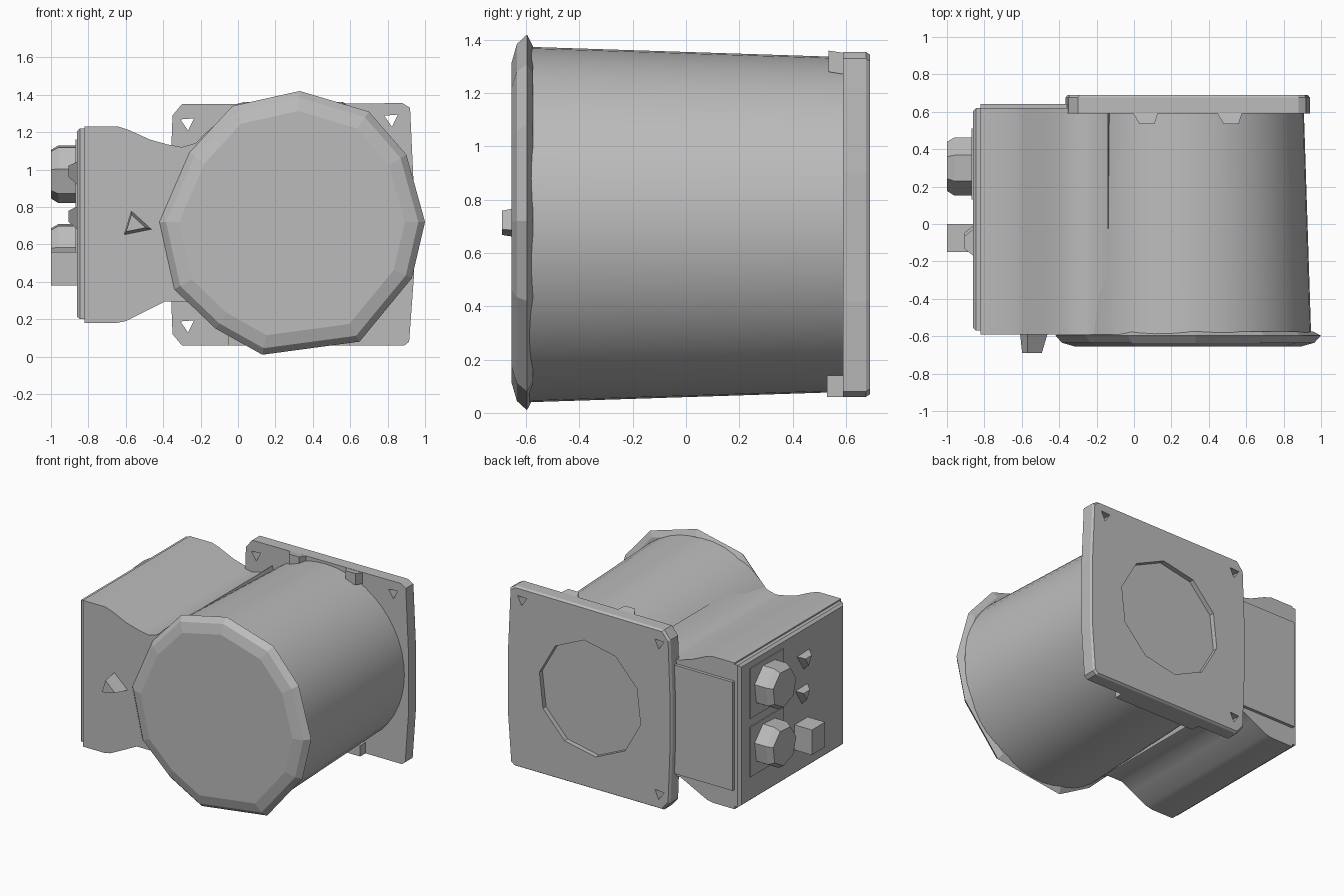
import bpy, bmesh, math
from mathutils import Vector

cube = bpy.data.objects.get("Cube")
if cube:
    bpy.data.objects.remove(cube, do_unlink=True)

grey = bpy.data.materials.new("cast_grey")
grey.use_nodes = True
COLOUR = (0.5, 0.5, 0.5, 1)
grey.diffuse_color = COLOUR
grey.node_tree.nodes["Principled BSDF"].inputs["Base Color"].default_value = COLOUR


def loft(name, rings, smooth=None):
    """Closed solid through rings of equal point count."""
    bm = bmesh.new()
    loops = [[bm.verts.new(p) for p in ring] for ring in rings]
    n = len(loops[0])
    for a, b in zip(loops, loops[1:]):
        for i in range(n):
            j = (i + 1) % n
            bm.faces.new((a[i], a[j], b[j], b[i]))
    bm.faces.new(loops[0][::-1])
    bm.faces.new(loops[-1])
    bmesh.ops.recalc_face_normals(bm, faces=bm.faces)
    mesh = bpy.data.meshes.new(name)
    bm.to_mesh(mesh)
    bm.free()
    mesh.materials.append(grey)
    obj = bpy.data.objects.new(name, mesh)
    bpy.context.collection.objects.link(obj)
    if smooth:
        bpy.ops.object.select_all(action='DESELECT')
        obj.select_set(True)
        bpy.context.view_layer.objects.active = obj
        bpy.ops.object.shade_smooth_by_angle(angle=math.radians(smooth))
    return obj


def along_y(pts, y):
    return [(x, y, z) for x, z in pts]


def along_x(pts, x):
    return [(x, y, z) for y, z in pts]


def ngon(u, v, r, sides, turn=0.0):
    return [(u + r * math.cos(turn + math.tau * i / sides),
             v + r * math.sin(turn + math.tau * i / sides)) for i in range(sides)]


def rect(u0, u1, v0, v1):
    return [(u0, v0), (u1, v0), (u1, v1), (u0, v1)]


def scaled(pts, k, u, v):
    return [(u + (a - u) * k, v + (b - v) * k) for a, b in pts]


def cut(target, cutter):
    cutter.hide_render = True
    cutter.hide_set(True)
    cutter.display_type = 'WIRE'
    mod = target.modifiers.new(cutter.name, 'BOOLEAN')
    mod.operation = 'DIFFERENCE'
    mod.object = cutter
    mod.solver = 'EXACT'
    bpy.context.view_layer.objects.active = target
    bpy.ops.object.modifier_apply(modifier=mod.name)
    bpy.data.objects.remove(cutter, do_unlink=True)


CX, CZ = 0.28, 0.707

# Tapered drum
loft("drum", [along_y(ngon(CX, CZ, 0.667, 48), -0.59),
              along_y(ngon(CX, CZ, 0.628, 48), 0.61)], 30)

# Faceted end cap with an uneven rim
rim = [(-0.42, 0.72), (-0.26, 1.09), (-0.03, 1.34), (0.33, 1.42), (0.7, 1.31),
       (0.9, 1.08), (1.0, 0.72), (0.93, 0.42), (0.65, 0.08), (0.13, 0.01),
       (-0.12, 0.15), (-0.34, 0.36)]
loft("end_cap", [along_y(scaled(rim, 0.94, CX, CZ), -0.575),
                 along_y(rim, -0.597),
                 along_y(scaled(rim, 0.95, CX, CZ), -0.635),
                 along_y(scaled(rim, 0.85, CX, CZ), -0.655)])

# Terminal box, blending into the drum
box = [(-0.82, 1.23), (-0.64, 1.23), (-0.58, 1.21), (-0.47, 1.16), (-0.38, 1.135),
       (-0.3, 1.12), (-0.23, 1.14), (-0.14, 1.21), (0.0, 0.7), (-0.16, 0.21),
       (-0.22, 0.27), (-0.28, 0.295), (-0.39, 0.295), (-0.48, 0.25), (-0.6, 0.19),
       (-0.65, 0.18), (-0.82, 0.18)]
loft("terminal_box", [along_y(box, -0.59), along_y(box, 0.62)], 35)
loft("box_back_plate", [along_y(rect(-0.82, -0.3, 0.32, 1.1), y) for y in (0.6, 0.642)])

# Panel on the outer side of the box
panel = rect(-0.57, 0.62, 0.2, 1.22)
loft("box_panel", [along_x(panel, -0.81), along_x(panel, -0.845),
                   along_x(scaled(panel, 0.97, 0.02, 0.7), -0.862)])

# Mounting flange with recess and corner holes
outline = [(-0.3, 1.35), (0.88, 1.355), (0.92, 1.33), (0.94, 0.9), (0.94, 0.42),
           (0.915, 0.08), (0.89, 0.06), (-0.3, 0.06), (-0.35, 0.12), (-0.365, 0.5),
           (-0.365, 0.9), (-0.35, 1.29)]
flange = loft("mounting_flange", [along_y(outline, 0.59),
                                  along_y(outline, 0.675),
                                  along_y(scaled(outline, 0.985, CX, CZ), 0.69)])
cut(flange, loft("recess_cutter", [along_y(ngon(CX, CZ, 0.41, 10, 0.2), y) for y in (0.655, 0.8)]))
for i, (x, z) in enumerate([(-0.27, 1.25), (0.82, 1.27), (-0.27, 0.17)]):
    cut(flange, loft(f"hole_cutter_{i}", [along_y(ngon(x, z, 0.042, 3, 0.6), y) for y in (0.5, 0.8)]))

# Lugs in front of the flange
for i, x in enumerate((0.06, 0.51)):
    loft(f"top_lug_{i}", [along_y(rect(x - 0.07, x + 0.07, 1.27, 1.35), 0.6),
                          along_y(rect(x - 0.03, x + 0.05, 1.28, 1.36), 0.535)])
loft("bottom_lug", [along_y(rect(-0.05, 0.6, 0.06, 0.14), y) for y in (0.53, 0.6)])

# Round couplings on square plates
for name, z in (("upper", 0.98), ("lower", 0.56)):
    loft(name + "_coupling_plate", [along_x(rect(0.13, 0.51, z - 0.18, z + 0.18), x)
                                    for x in (-0.85, -0.869)])
    loft(name + "_coupling", [along_x(ngon(0.31, z, 0.16, 7, 0.3), -0.85),
                              along_x(ngon(0.31, z, 0.16, 7, 0.3), -0.96),
                              along_x(ngon(0.31, z, 0.135, 7, 0.3), -1.0)])

# Square plug and small wedge-shaped studs on the panel
loft("square_plug", [along_x(rect(-0.15, 0.0, 0.38, 0.56), x) for x in (-0.85, -1.0)])
for i, (y, z) in enumerate([(-0.1, 1.0), (-0.08, 0.76)]):
    loft(f"panel_stud_{i}", [along_x(ngon(y, z, 0.09, 3, 0.5), -0.85),
                             along_x(ngon(y, z, 0.04, 3, 0.5), -0.905)])

# Earth stud on the front of the box
stud = [(-0.61, 0.65), (-0.46, 0.68), (-0.57, 0.78)]
loft("earth_stud", [along_y(stud, -0.58),
                    along_y(scaled(stud, 0.7, -0.57, 0.71), -0.69)])
